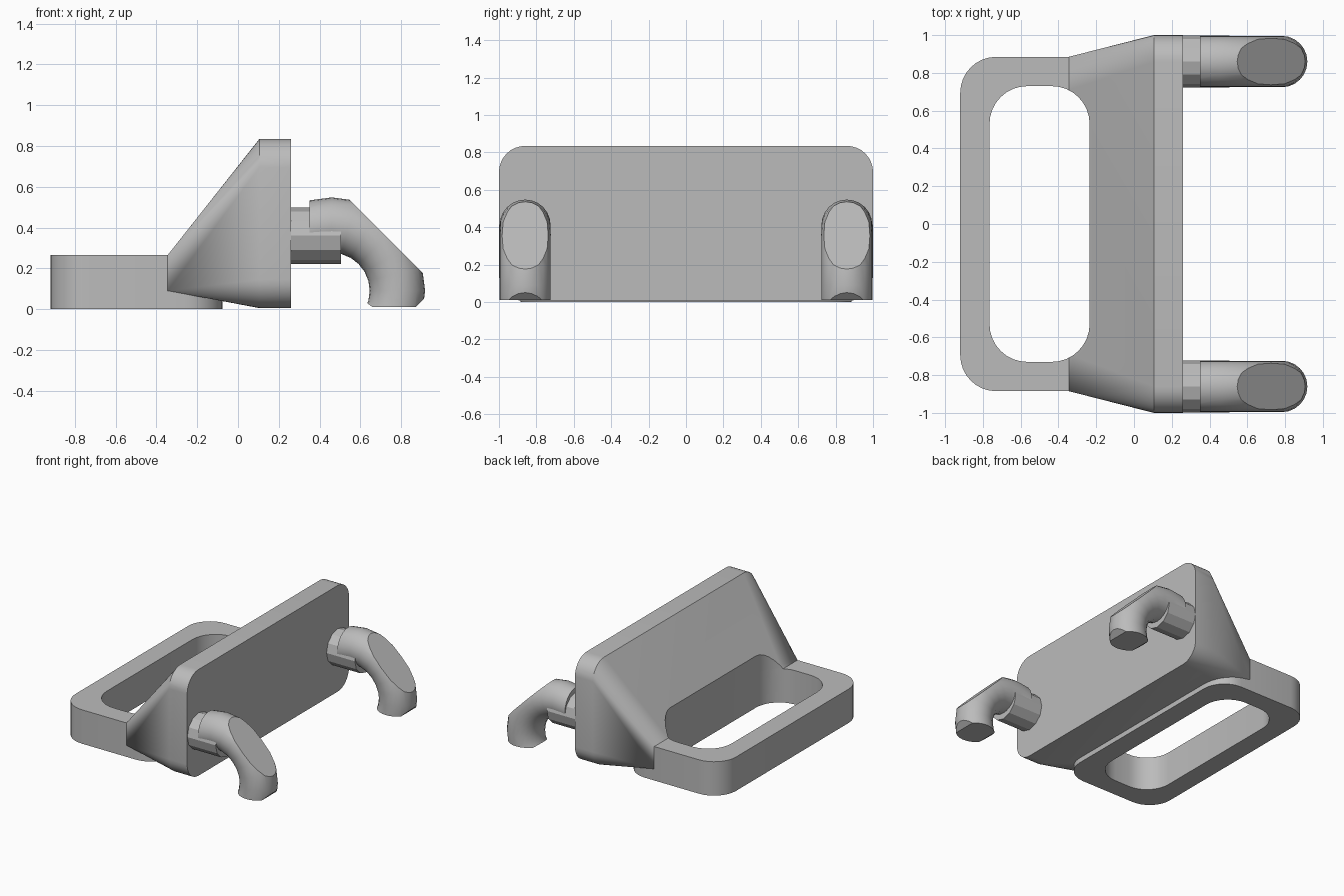
import bpy, bmesh
from math import sin, cos, radians, pi
from mathutils import Vector

if "Cube" in bpy.data.objects:
    bpy.data.objects.remove(bpy.data.objects["Cube"])

grey = bpy.data.materials.new("plain grey")
grey.use_nodes = True
grey.diffuse_color = (0.5, 0.5, 0.5, 1)
grey.node_tree.nodes["Principled BSDF"].inputs["Base Color"].default_value = (0.5, 0.5, 0.5, 1)


def finish(bm, name):
    bmesh.ops.recalc_face_normals(bm, faces=bm.faces)
    mesh = bpy.data.meshes.new(name)
    bm.to_mesh(mesh)
    bm.free()
    mesh.materials.append(grey)
    obj = bpy.data.objects.new(name, mesh)
    bpy.context.collection.objects.link(obj)
    return obj


def activate(obj):
    bpy.ops.object.select_all(action='DESELECT')
    obj.select_set(True)
    bpy.context.view_layer.objects.active = obj


def smooth(obj, angle=30):
    activate(obj)
    bpy.ops.object.shade_smooth_by_angle(angle=radians(angle))


def rounded_rect(a0, a1, b0, b1, r, steps=8):
    """Outline points of a rectangle with round corners, counter-clockwise."""
    corners = [(a1 - r, b1 - r), (a0 + r, b1 - r), (a0 + r, b0 + r), (a1 - r, b0 + r)]
    return [(a + r * cos(t), b + r * sin(t))
            for q, (a, b) in enumerate(corners)
            for t in [(q + i / steps) * pi / 2 for i in range(steps + 1)]]


def slab(name, outline, z0, z1):
    bm = bmesh.new()
    face = bm.faces.new([bm.verts.new((x, y, z0)) for x, y in outline])
    top = bmesh.ops.extrude_face_region(bm, geom=[face])["geom"]
    bmesh.ops.translate(bm, vec=(0, 0, z1 - z0),
                        verts=[v for v in top if isinstance(v, bmesh.types.BMVert)])
    return finish(bm, name)


# Flat loop frame
frame = slab("loop_frame", rounded_rect(-0.92, -0.075, -0.885, 0.885, 0.19), 0, 0.265)

# Back plate with a body tapering down to the frame
bm = bmesh.new()
for y, z in rounded_rect(-1, 1, 0.005, 0.835, 0.14):
    bm.verts.new((0.105, y, z))
    bm.verts.new((0.26, y, z))
for y in (-0.885, 0.885):
    for z in (0.09, 0.265):
        bm.verts.new((-0.345, y, z))
bmesh.ops.convex_hull(bm, input=bm.verts)
bmesh.ops.dissolve_limit(bm, angle_limit=0.005, verts=bm.verts, edges=bm.edges)
body = finish(bm, "tapered_back_plate")

# Opening cut through frame and body
cutter = slab("opening_cutter", rounded_rect(-0.765, -0.235, -0.73, 0.73, 0.2), -0.2, 1.2)
cutter.hide_render = True
cutter.hide_viewport = True
for obj in (frame, body):
    cut = obj.modifiers.new("opening", 'BOOLEAN')
    cut.operation = 'DIFFERENCE'
    cut.solver = 'EXACT'
    cut.object = cutter
    activate(obj)
    bpy.ops.object.modifier_apply(modifier=cut.name)
    smooth(obj, 25)
bpy.data.objects.remove(cutter)


def peg(name, y):
    bpy.ops.mesh.primitive_cylinder_add(vertices=12, radius=0.138, depth=0.265,
                                        location=(0.3725, y, 0.36), rotation=(0, pi / 2, 0))
    obj = bpy.context.object
    obj.name = name
    obj.data.materials.append(grey)


def hook(name, y):
    """Bent round tube, trimmed by flat planes."""
    bm = bmesh.new()
    sides, rings = 24, []
    for deg in range(-45, 151, 15):
        a = radians(deg)
        ring = []
        for i in range(sides):
            t = 2 * pi * i / sides
            r = 0.322 + 0.136 * cos(t)
            ring.append(bm.verts.new((0.46 + r * cos(a), y + 0.136 * sin(t), 0.09 + r * sin(a))))
        rings.append(ring)
    for lower, upper in zip(rings, rings[1:]):
        for i in range(sides):
            j = (i + 1) % sides
            bm.faces.new((lower[i], lower[j], upper[j], upper[i]))
    bm.faces.new(rings[0])
    bm.faces.new(rings[-1])
    # Start, foot, slanted outer face and the two foot chamfers
    planes = [((0.35, 0, 0), (-1, 0, 0)), ((0, 0, 0.01), (0, 0, -1)),
              ((0.555, 0, 0.528), (1, 0, 1)), ((0.872, 0, 0.01), (1, 0, -1)),
              ((0.66, 0, 0.01), (-5, 0, -7))]
    for point, normal in planes:
        cut = bmesh.ops.bisect_plane(bm, geom=bm.verts[:] + bm.edges[:] + bm.faces[:],
                                     plane_co=point, plane_no=Vector(normal).normalized(),
                                     clear_outer=True)["geom_cut"]
        bmesh.ops.holes_fill(bm, edges=[e for e in cut if isinstance(e, bmesh.types.BMEdge)])
    smooth(finish(bm, name), 28)


# Pegs and hooks at both ends
for side, y in (("right", -0.86), ("left", 0.86)):
    peg(side + "_peg", y)
    hook(side + "_hook", y)
